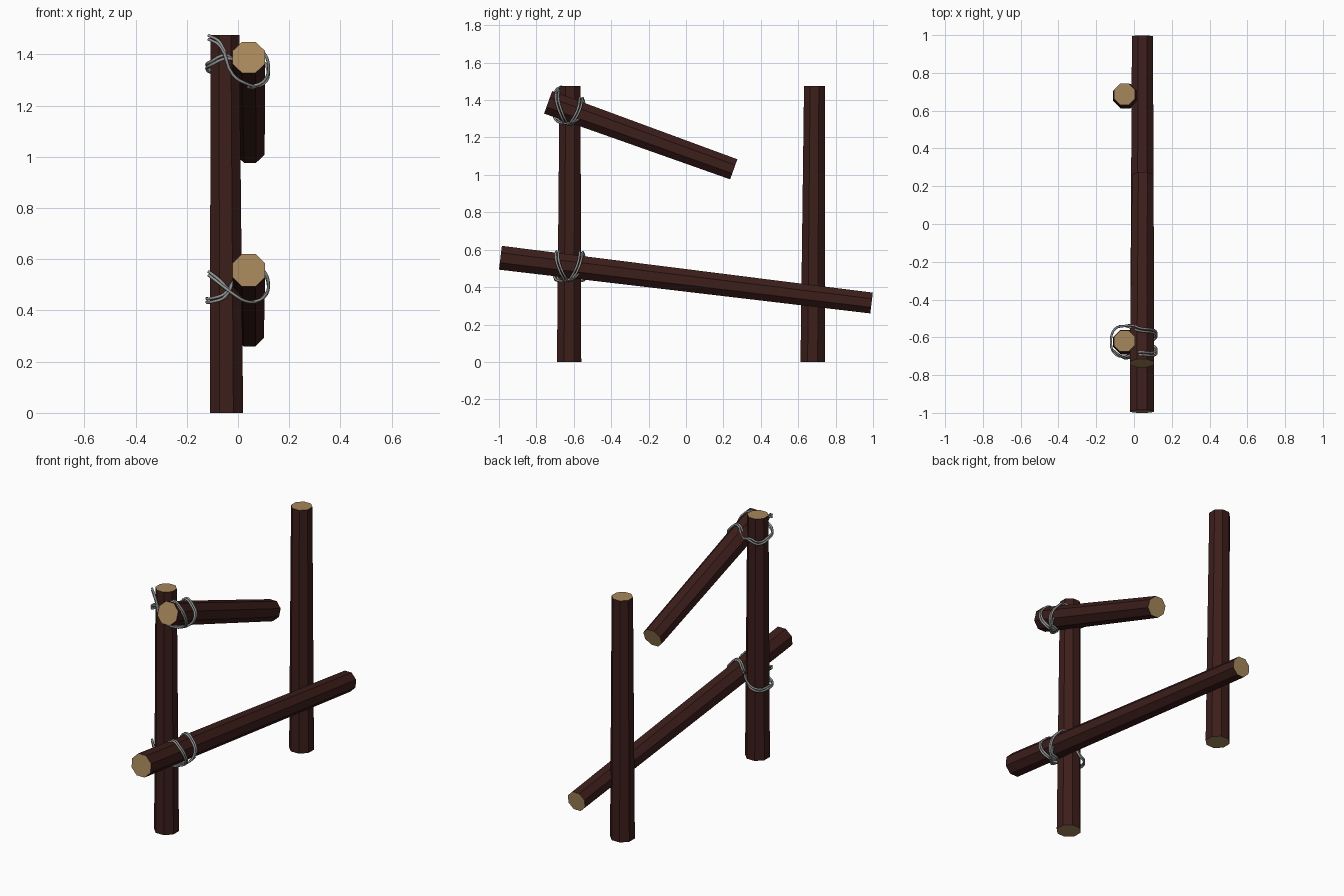
import bpy, bmesh, math
from mathutils import Vector

if "Cube" in bpy.data.objects:
    bpy.data.objects.remove(bpy.data.objects["Cube"])


def material(name, color):
    m = bpy.data.materials.new(name)
    m.diffuse_color = (*color, 1)
    m.use_nodes = True
    m.node_tree.nodes["Principled BSDF"].inputs["Base Color"].default_value = m.diffuse_color
    return m


bark = material("bark", (0.045, 0.013, 0.011))
cut_wood = material("cut_wood", (0.38, 0.24, 0.105))
wire = material("wire", (0.28, 0.29, 0.29))


def log(name, a, b, ra, rb):
    """Tapered eight-sided log from a to b; ra and rb are measured to the flats."""
    a, b = Vector(a), Vector(b)
    axis = (b - a).normalized()
    u = (Vector((1, 0, 0)) - axis * axis.x).normalized()
    v = axis.cross(u)
    bm = bmesh.new()
    rings = []
    for c, r in ((a, ra), (b, rb)):
        R = r / math.cos(math.pi / 8)
        angles = [(i + 0.5) * math.pi / 4 for i in range(8)]
        rings.append([bm.verts.new(c + R * (u * math.cos(t) + v * math.sin(t))) for t in angles])
    for i in range(8):
        j = (i + 1) % 8
        bm.faces.new((rings[0][i], rings[0][j], rings[1][j], rings[1][i]))
    bm.faces.new(rings[0][::-1]).material_index = 1
    bm.faces.new(rings[1]).material_index = 1
    me = bpy.data.meshes.new(name)
    bm.to_mesh(me)
    bm.free()
    me.materials.append(bark)
    me.materials.append(cut_wood)
    bpy.context.collection.objects.link(bpy.data.objects.new(name, me))


# Posts and sloping rails
log("front_post", (-0.045, -0.625, 0), (-0.051, -0.62, 1.475), 0.065, 0.056)
log("back_post", (-0.045, 0.677, 0), (-0.051, 0.687, 1.475), 0.065, 0.056)
log("lower_rail", (0.042, -0.992, 0.557), (0.045, 0.992, 0.315), 0.064, 0.056)
log("upper_rail", (0.042, -0.737, 1.388), (0.047, 0.255, 1.03), 0.064, 0.057)

# Wire path: around the post, over the rail, and a V beneath it
LOOP = [(-0.122, -0.62, 0.44), (-0.103, -0.685, 0.44), (-0.05, -0.703, 0.46),
        (-0.01, -0.695, 0.53), (0.04, -0.685, 0.592), (0.09, -0.69, 0.565),
        (0.118, -0.68, 0.515), (0.1, -0.65, 0.45), (0.04, -0.632, 0.432),
        (0.1, -0.61, 0.45), (0.118, -0.58, 0.505), (0.09, -0.565, 0.555),
        (0.04, -0.56, 0.588), (-0.01, -0.545, 0.53), (-0.05, -0.54, 0.46),
        (-0.1, -0.555, 0.44)]
TAIL = [(0.112, -0.58, 0.47), (0.085, -0.62, 0.44), (0.03, -0.68, 0.436),
        (-0.02, -0.7, 0.465), (-0.07, -0.7, 0.51), (-0.115, -0.665, 0.545)]


def lashing(name, dz, slope, lift):
    cu = bpy.data.curves.new(name, 'CURVE')
    cu.dimensions = '3D'
    cu.bevel_depth = 0.006
    cu.bevel_resolution = 1
    cu.resolution_u = 4
    for path, closed in ((LOOP, True), (TAIL, False)):
        for k in (-0.5, 0.5):  # twin strands
            sp = cu.splines.new('BEZIER')
            sp.bezier_points.add(len(path) - 1)
            sp.use_cyclic_u = closed
            for bp, (x, y, z) in zip(sp.bezier_points, path):
                z += dz - slope * (y + 0.62)
                if x < -0.04:
                    z += lift + k * 0.014
                else:
                    y += k * 0.015
                bp.co = (x, y, z)
                bp.handle_left_type = bp.handle_right_type = 'AUTO'
    cu.use_fill_caps = True
    cu.materials.append(wire)
    bpy.context.collection.objects.link(bpy.data.objects.new(name, cu))


lashing("lower_lashing", 0, 0, 0)
lashing("upper_lashing", 0.837, 0.22, 0.075)
